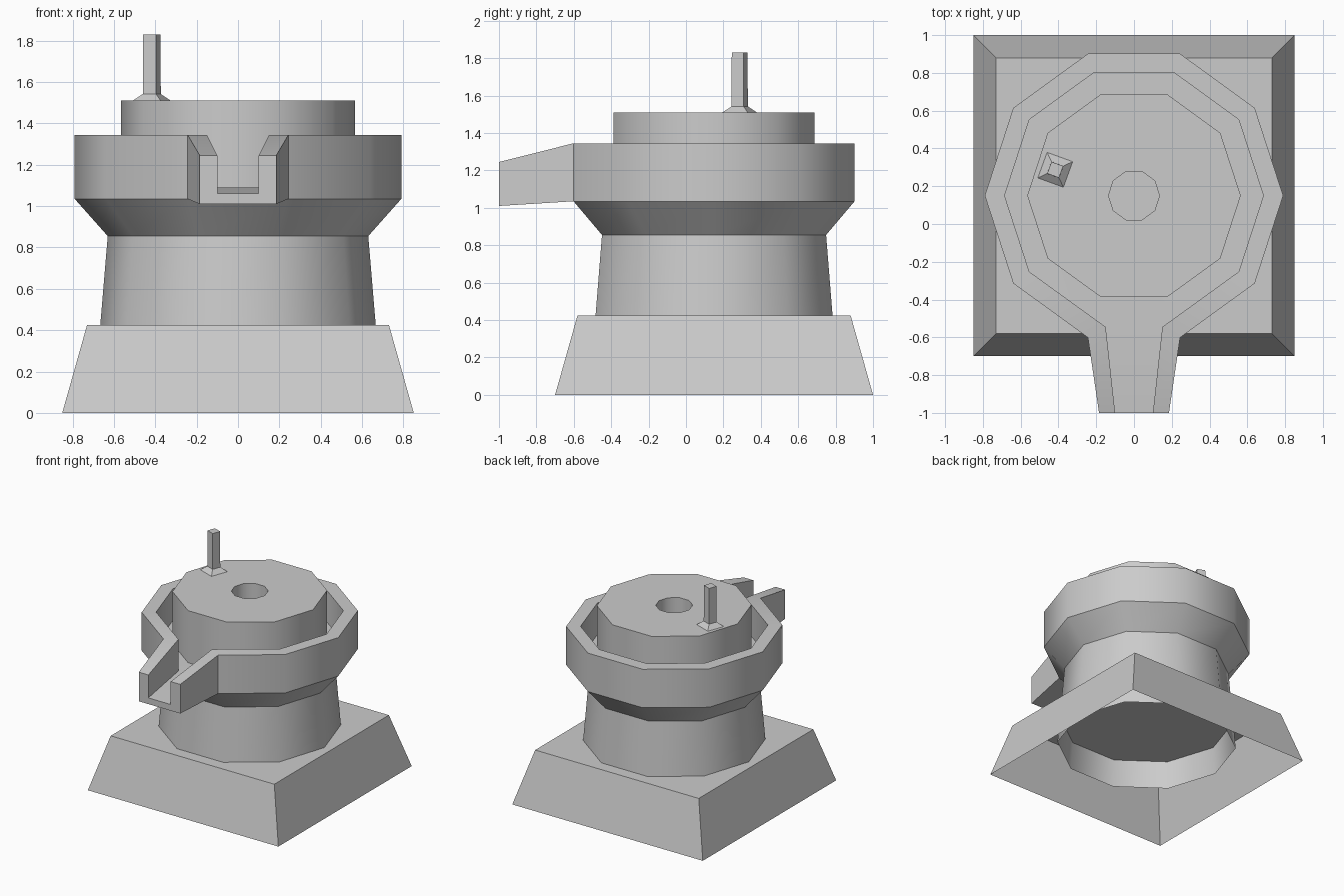
import bpy, bmesh, math

if "Cube" in bpy.data.objects:
    bpy.data.objects.remove(bpy.data.objects["Cube"])

CY = 0.15  # shared vertical axis of the mill


def ring(bm, n, r, z, cx=0.0, cy=CY, phase=0.0):
    return [bm.verts.new((cx + r * math.cos(phase + k * math.tau / n),
                          cy + r * math.sin(phase + k * math.tau / n), z))
            for k in range(n)]


def bridge(bm, a, b, skip=()):
    n = len(a)
    for k in range(n):
        if k not in skip:
            j = (k + 1) % n
            bm.faces.new((a[k], a[j], b[j], b[k]))


def finish(bm, name, smooth=False):
    me = bpy.data.meshes.new(name)
    bm.to_mesh(me)
    bm.free()
    ob = bpy.data.objects.new(name, me)
    bpy.context.collection.objects.link(ob)
    if smooth:
        bpy.ops.object.select_all(action='DESELECT')
        ob.select_set(True)
        bpy.context.view_layer.objects.active = ob
        bpy.ops.object.shade_smooth_by_angle(angle=math.radians(39))
    return ob


def loft(name, n, profile, cap=True, smooth=False, **place):
    bm = bmesh.new()
    rings = [ring(bm, n, r, z, **place) for r, z in profile]
    for a, b in zip(rings, rings[1:]):
        bridge(bm, a, b)
    if cap:
        bm.faces.new(rings[-1])
    return finish(bm, name, smooth)


# Square base, open underneath
S2 = math.sqrt(2)
loft("base", 4, [(0.85 * S2, 0), (0.73 * S2, 0.425)], phase=math.pi / 4)

# Ten-sided pedestal, flared bowl and pouring spout
bm = bmesh.new()
N, FRONT = 10, 7
foot, neck, belly, rim = [ring(bm, N, r, z) for r, z in
                          [(0.685, 0.2), (0.63, 0.855), (0.79, 1.035), (0.79, 1.345)]]
lip = ring(bm, N, 0.685, 1.345)
floor = ring(bm, N, 0.685, 1.09)
L, R = FRONT, FRONT + 1
for inner in (lip, floor):
    for i, x in ((L, -0.15), (R, 0.15)):
        inner[i].co.x, inner[i].co.y = x, -0.545
bridge(bm, foot, neck)
bridge(bm, neck, belly)
for a, b in ((belly, rim), (rim, lip), (lip, floor)):
    bridge(bm, a, b, skip=(FRONT,))
bm.faces.new(floor)
back = [r[L] for r in (belly, rim, lip, floor)] + [r[R] for r in (floor, lip, rim, belly)]
half = [(0.185, 1.01), (0.185, 1.245), (0.1, 1.245), (0.1, 1.06)]
section = [(-x, z) for x, z in half] + half[::-1]
front = [bm.verts.new((x, -1.0, z)) for x, z in section]
bridge(bm, front, back)
bm.faces.new(front[::-1])
finish(bm, "bowl_with_spout", True)

# Upper grinding stone with a central feed hole
loft("grinding_stone", N, [(0.565, 1.09), (0.565, 1.51), (0.135, 1.51), (0.135, 1.09)],
     cap=False, smooth=True)

# Upright handle with a flared foot
loft("handle", 4, [(0.072 * S2, 1.51), (0.034 * S2, 1.542), (0.033 * S2, 1.83)],
     cx=-0.417, cy=0.287, phase=math.radians(25))
